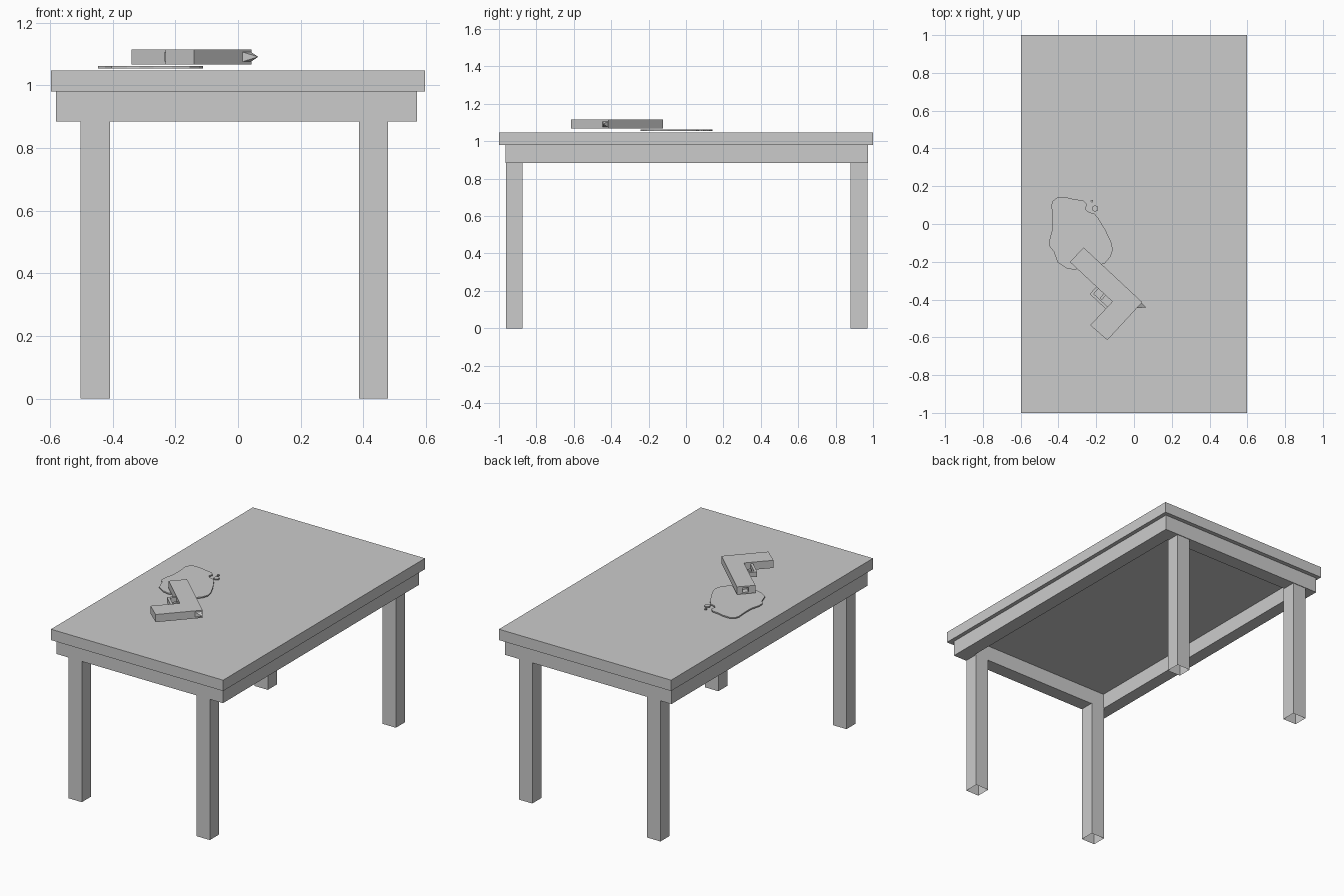
import bpy, bmesh, math
from mathutils import Matrix, Vector

if "Cube" in bpy.data.objects:
    bpy.data.objects.remove(bpy.data.objects["Cube"])


def finish(bm, name, matrix=None):
    bmesh.ops.recalc_face_normals(bm, faces=bm.faces)
    if matrix:
        bm.transform(matrix)
    me = bpy.data.meshes.new(name)
    bm.to_mesh(me)
    bm.free()
    ob = bpy.data.objects.new(name, me)
    bpy.context.collection.objects.link(ob)
    return ob


def box(name, x, y, z, matrix=None, open_bottom=False):
    bm = bmesh.new()
    bmesh.ops.create_cube(bm, size=1)
    for v in bm.verts:
        v.co = [r[0] + (c + 0.5) * (r[1] - r[0]) for c, r in zip(v.co, (x, y, z))]
    if open_bottom:
        zc = z[0] + 1e-4
        bottom = [f for f in bm.faces if f.calc_center_median().z < zc]
        bmesh.ops.delete(bm, geom=bottom, context='FACES_ONLY')
    return finish(bm, name, matrix)


def prism(bm, pts, z0, z1):
    face = bm.faces.new([bm.verts.new((p[0], p[1], z0)) for p in pts])
    new = bmesh.ops.extrude_face_region(bm, geom=[face])['geom']
    # extrusion keeps the base face so the solid stays closed
    for v in new:
        if isinstance(v, bmesh.types.BMVert):
            v.co.z = z1
    if not face.is_valid:
        bmesh.ops.holes_fill(bm, edges=bm.edges)


# Table top
box("table_top", (-0.597, 0.597), (-1, 1), (0.98, 1.048))

# Apron frame
AZ = (0.884, 0.98)
box("front_apron", (-0.581, 0.572), (-0.966, -0.878), AZ)
box("back_apron", (-0.581, 0.572), (0.885, 0.974), AZ)
box("left_apron", (-0.581, -0.502), (-0.878, 0.885), AZ)
box("right_apron", (0.485, 0.572), (-0.878, 0.885), AZ)

# Hollow legs, open at the floor
for sx, xr in (("left", (-0.502, -0.409)), ("right", (0.387, 0.479))):
    for sy, yr in (("front", (-0.963, -0.873)), ("back", (0.88, 0.97))):
        box(f"{sy}_{sx}_leg", xr, yr, (0, 0.884), open_bottom=True)

# Spilled puddle with two droplets
outline = [(-.437, .10), (-.43, .122), (-.405, .141), (-.352, .14), (-.315, .13),
           (-.27, .126), (-.25, .105), (-.257, .077), (-.238, .062), (-.21, .056),
           (-.188, .029), (-.15, -.034), (-.12, -.098), (-.112, -.135),
           (-.124, -.172), (-.155, -.209), (-.21, -.225), (-.27, -.23),
           (-.315, -.243), (-.355, -.235), (-.404, -.204), (-.425, -.146),
           (-.447, -.119), (-.447, -.082), (-.433, -.03), (-.432, .034)]
bm = bmesh.new()
prism(bm, outline, 1.054, 1.062)
for cx, cy, r in ((-.206, .082, .017), (-.223, .121, .007)):
    ring = [(cx + r * math.cos(a * math.tau / 8), cy + r * math.sin(a * math.tau / 8))
            for a in range(8)]
    prism(bm, ring, 1.054, 1.062)
finish(bm, "puddle")

# Pistol, laid out with x along the barrel and y toward the grip
u = Vector((0.731, -0.682, 0)).normalized()
v = Vector((u.y, -u.x, 0))
M = Matrix(((u.x, v.x, 0, -0.267), (u.y, v.y, 0, -0.124),
            (0, 0, 1, 0), (0, 0, 0, 1)))
bm = bmesh.new()
prism(bm, [(0, 0), (.425, 0), (.427, .273), (.307, .277), (.307, .106), (0, .106)],
      1.067, 1.115)
bm.normal_update()
# Recessed muzzle
end = min(bm.faces, key=lambda f: f.calc_center_median().x)
bmesh.ops.inset_individual(bm, faces=[end], thickness=0.014)
for p in end.verts:
    p.co.y = 0.05 + (p.co.y - 0.053) * 0.4
    p.co.x += 0.04
# the inset rim is restored to the muzzle plane by its own inner wall
rim = [q.copy() for q in (p.co for p in end.verts)]
for p in end.verts:
    p.co.x = 0
tube = bmesh.ops.extrude_discrete_faces(bm, faces=[end])['faces'][0]
for p in tube.verts:
    p.co.x = 0.04
finish(bm, "pistol_body", M)

# Trigger guard and trigger
GZ = (1.076, 1.106)
box("guard_front", (.192, .207), (.104, .158), GZ, M)
box("guard_bottom", (.207, .309), (.143, .158), GZ, M)
box("trigger", (.245, .26), (.104, .137), (1.084, 1.098), M)

# Pointed hammer at the rear
bm = bmesh.new()
base = [bm.verts.new((.424, y, z)) for y, z in
        ((.004, 1.075), (.045, 1.075), (.045, 1.107), (.004, 1.107))]
tip = bm.verts.new((.459, .006, 1.091))
bm.faces.new(base)
for i in range(4):
    bm.faces.new((base[i], base[(i + 1) % 4], tip))
finish(bm, "hammer", M)
